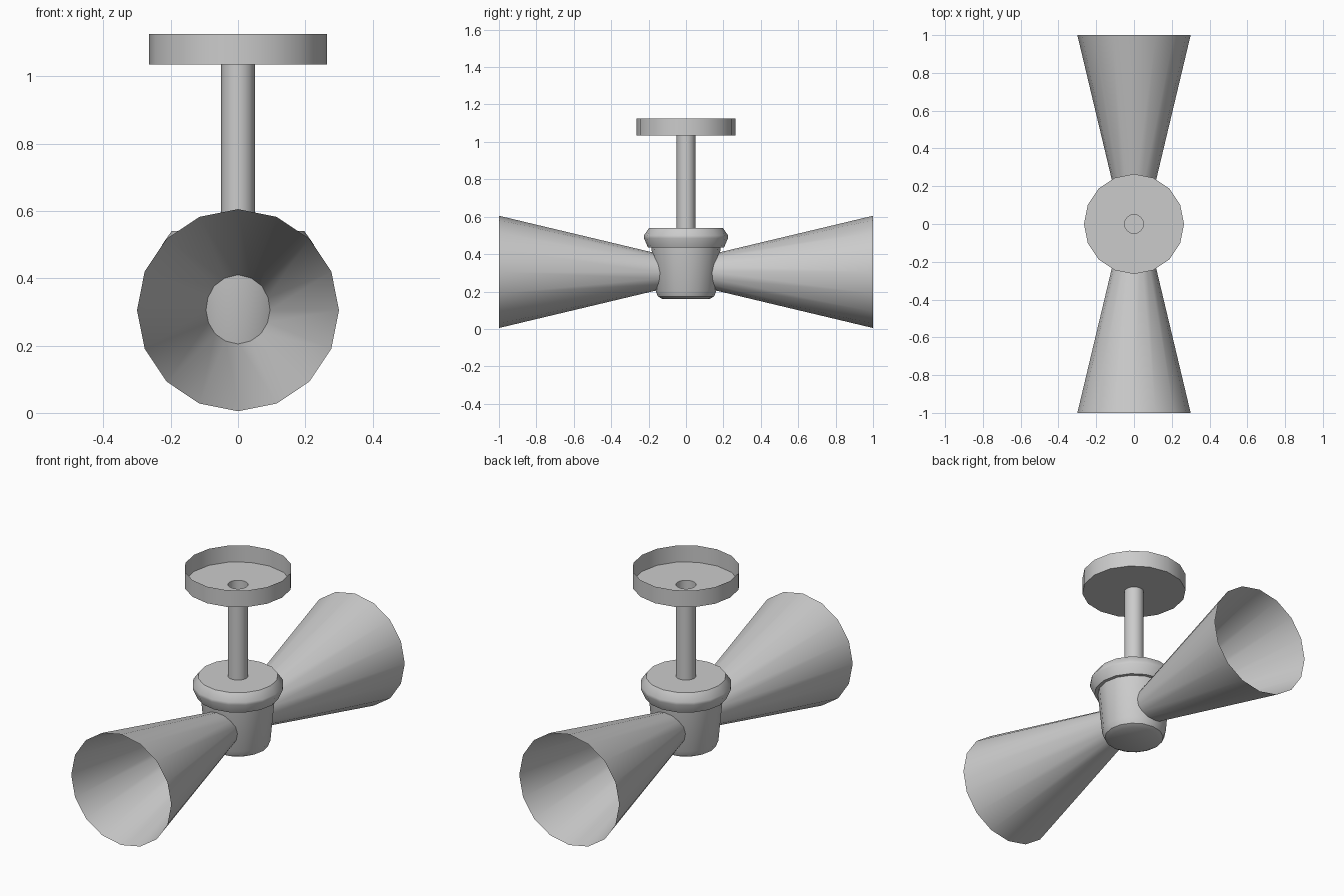
import bpy, bmesh, math
from mathutils import Matrix

if "Cube" in bpy.data.objects:
    bpy.data.objects.remove(bpy.data.objects["Cube"])

SIDES = 16
metal = bpy.data.materials.new("grey_metal")
metal.diffuse_color = (0.6, 0.6, 0.6, 1)
metal.use_nodes = True
metal.node_tree.nodes["Principled BSDF"].inputs["Base Color"].default_value = metal.diffuse_color


def lathe(name, profile, matrix=Matrix()):
    """Revolve (radius, height) points, bottom to top, around z."""
    bm = bmesh.new()
    rings = []
    for r, z in profile:
        rings.append([bm.verts.new((r * math.cos(i * math.tau / SIDES),
                                    r * math.sin(i * math.tau / SIDES), z))
                      for i in range(SIDES)])
    for low, high in zip(rings, rings[1:]):
        for i in range(SIDES):
            j = (i + 1) % SIDES
            bm.faces.new((low[i], low[j], high[j], high[i]))
    # collapse the rings that close on the axis
    bmesh.ops.remove_doubles(bm, verts=bm.verts, dist=1e-5)
    bm.transform(matrix)
    mesh = bpy.data.meshes.new(name)
    bm.to_mesh(mesh)
    bm.free()
    mesh.materials.append(metal)
    obj = bpy.data.objects.new(name, mesh)
    bpy.context.collection.objects.link(obj)
    bpy.ops.object.select_all(action='DESELECT')
    obj.select_set(True)
    bpy.context.view_layer.objects.active = obj
    bpy.ops.object.shade_smooth_by_angle(angle=math.radians(40))
    return obj


# Open ceiling dish with a hole for the rod
lathe("ceiling_dish", [(0.05, 1.035), (0.265, 1.035), (0.265, 1.125)])

# Hollow hanging rod
lathe("rod", [(0.05, 0.54), (0.05, 1.035)])

# Central cup with rounded base and a bulging collar
lathe("hub", [(0, 0.16), (0.125, 0.16), (0.15, 0.173), (0.163, 0.205),
              (0.185, 0.435), (0.203, 0.435), (0.225, 0.485),
              (0.225, 0.50), (0.197, 0.54), (0, 0.54)])

# Two open conical shades, front and back
for name, angle in (("front_shade", 90), ("back_shade", -90)):
    place = (Matrix.Translation((0, 0, 0.305))
             @ Matrix.Rotation(math.radians(angle), 4, 'X'))
    lathe(name, [(0.095, 0.14), (0.30, 1.0)], place)
